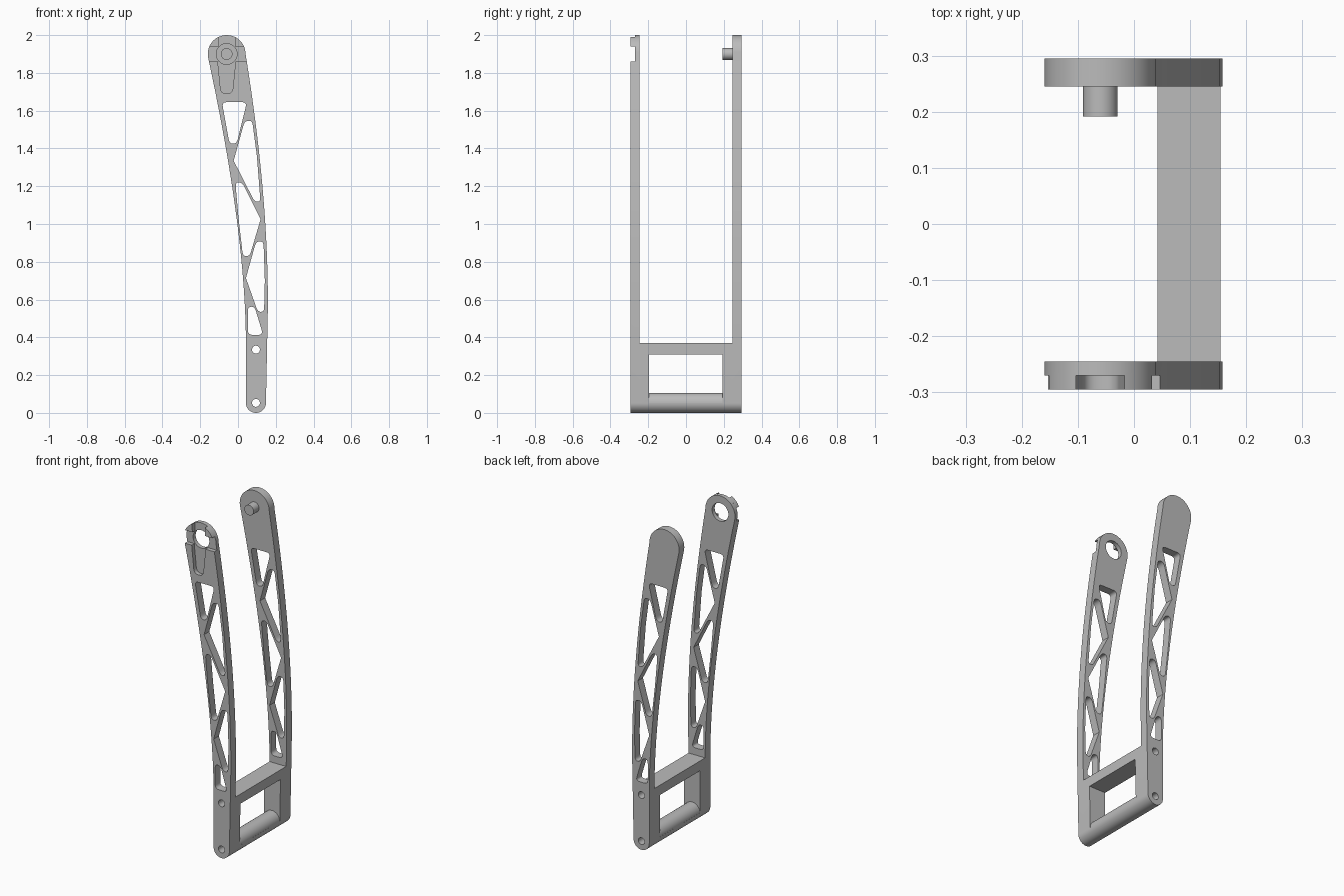
import bpy, bmesh, math
from mathutils import Vector

if "Cube" in bpy.data.objects:
    bpy.data.objects.remove(bpy.data.objects["Cube"], do_unlink=True)

grey = bpy.data.materials.new("plain grey")
grey.use_nodes = True
COLOUR = (0.5, 0.5, 0.5, 1)
grey.diffuse_color = COLOUR
grey.node_tree.nodes["Principled BSDF"].inputs["Base Color"].default_value = COLOUR

HEAD = (-0.06, 1.9)      # pivot centre at the top of each arm
FOOT = (0.095, 0.053)    # centre of the rounded lower end
HALF = 0.295             # half of the overall width


def arc(centre, r, a0, a1, n=24):
    angles = [math.radians(a0 + (a1 - a0) * i / n) for i in range(n + 1)]
    return [Vector((centre[0] + r * math.cos(a), centre[1] + r * math.sin(a))) for a in angles]


def circle(centre, r, n=40):
    return arc(centre, r, 0, 360, n)[:-1]


def bezier(a, b, c, n=20):
    a, b, c = Vector(a), Vector(b), Vector(c)
    ts = [i / n for i in range(n + 1)]
    return [a * (1 - t) ** 2 + b * 2 * t * (1 - t) + c * t * t for t in ts]


def rounded(points, r, sharp=()):
    """Closed polygon with softened corners, except those listed as sharp."""
    pts = [Vector(p) for p in points]
    out = []
    for i, p in enumerate(pts):
        if i in sharp:
            out.append(p)
            continue
        before, after = pts[i - 1] - p, pts[(i + 1) % len(pts)] - p
        d0, d1 = min(r, before.length * 0.46), min(r, after.length * 0.46)
        out += bezier(p + before.normalized() * d0, p, p + after.normalized() * d1, 6)
    return out


def prism(name, profile, y0, y1):
    """Extrude an x-z profile along y."""
    bm = bmesh.new()
    face = bm.faces.new([bm.verts.new((p[0], y0, p[1])) for p in profile])
    moved = bmesh.ops.extrude_face_region(bm, geom=[face])["geom"]
    bmesh.ops.translate(bm, vec=(0, y1 - y0, 0),
                        verts=[v for v in moved if isinstance(v, bmesh.types.BMVert)])
    bmesh.ops.recalc_face_normals(bm, faces=bm.faces)
    mesh = bpy.data.meshes.new(name)
    bm.to_mesh(mesh)
    bm.free()
    obj = bpy.data.objects.new(name, mesh)
    bpy.context.collection.objects.link(obj)
    mesh.materials.append(grey)
    return obj


def activate(obj):
    bpy.ops.object.select_all(action="DESELECT")
    obj.select_set(True)
    bpy.context.view_layer.objects.active = obj


def cut(target, profile, y0=-0.4, y1=0.4):
    cutter = prism("cutter", profile, y0, y1)
    cutter.hide_render = True
    mod = target.modifiers.new("cut", "BOOLEAN")
    mod.operation, mod.solver, mod.object = "DIFFERENCE", "EXACT", cutter
    activate(target)
    bpy.ops.object.modifier_apply(modifier=mod.name)
    bpy.data.objects.remove(cutter, do_unlink=True)


# Curved side outline swept across the full width
outline = arc(HEAD, 0.1, 0, 190)
outline += bezier(outline[-1], (0.043, 0.95), (0.042, 0.35))
outline += arc(FOOT, 0.053, 180, 360)
outline += bezier((0.158, 0.55), (0.162, 1.15), (0.04, 1.9))[:-1]
frame = prism("fork_frame", outline, -HALF, HALF)

# Open space between the arms
cut(frame, [(-1, 0.37), (1, 0.37), (1, 3), (-1, 3)], -0.245, 0.245)

# Window between the cross bar and the round lower bar
window = [(-1, 0.31), (-1, FOOT[1])] + arc(FOOT, 0.0525, 180, 0) + [(1, FOOT[1]), (1, 0.31)]
cut(frame, window, -0.195, 0.192)

# Truss openings through both arms
trusses = [
    ([(-.085, 1.645), (.047, 1.645), (-.007, 1.425), (-.045, 1.425)], ()),
    ([(.035, 1.545), (.075, 1.548), (.1, 1.36), (.119, 1.118), (.088, 1.118), (-.023, 1.335)], (2, 5)),
    ([(-.014, 1.22), (.022, 1.22), (.12, 1.026), (.062, .83), (.026, .83), (.003, 1.03)], (2, 5)),
    ([(.096, .908), (.135, .908), (.142, .7), (.138, .535), (.105, .535), (.042, .714)], (2, 5)),
    ([(.052, .562), (.088, .562), (.133, .413), (.052, .413)], ()),
]
for points, sharp in trusses:
    cut(frame, rounded(points, 0.026, sharp))

# Pin holes through the cross bars
for z in (0.335, 0.053):
    cut(frame, circle((FOOT[0], z), 0.021, 24))

# Recessed head and slot on the front arm, with its pivot hole
recess = rounded([(-.3, 2.1), (-.3, 1.86), (-.107, 1.86), (-.09, 1.69),
                  (-.03, 1.69), (-.013, 1.86), (.3, 1.86), (.3, 2.1)], 0.03, (0, 1, 2, 5, 6, 7))
cut(frame, recess, -0.4, -0.27)
cut(frame, circle(HEAD, 0.055), -0.4, 0)

# Pair of raised catches on the front head
parts = [frame]
for side, name in ((1, "left_catch"), (-1, "right_catch")):
    profile = [(0.043, 0.04)] + list(arc((0, 0), 0.1, 23.6, 64.5, 10))
    profile = [(HEAD[0] + side * p[0], HEAD[1] + p[1]) for p in profile]
    parts.append(prism(name, profile, -HALF, -0.265))

# Pivot peg on the inside of the back arm
parts.append(prism("pivot_peg", circle(HEAD, 0.031), 0.192, 0.25))

for part in parts:
    activate(part)
    bpy.ops.object.shade_smooth_by_angle(angle=math.radians(30))
